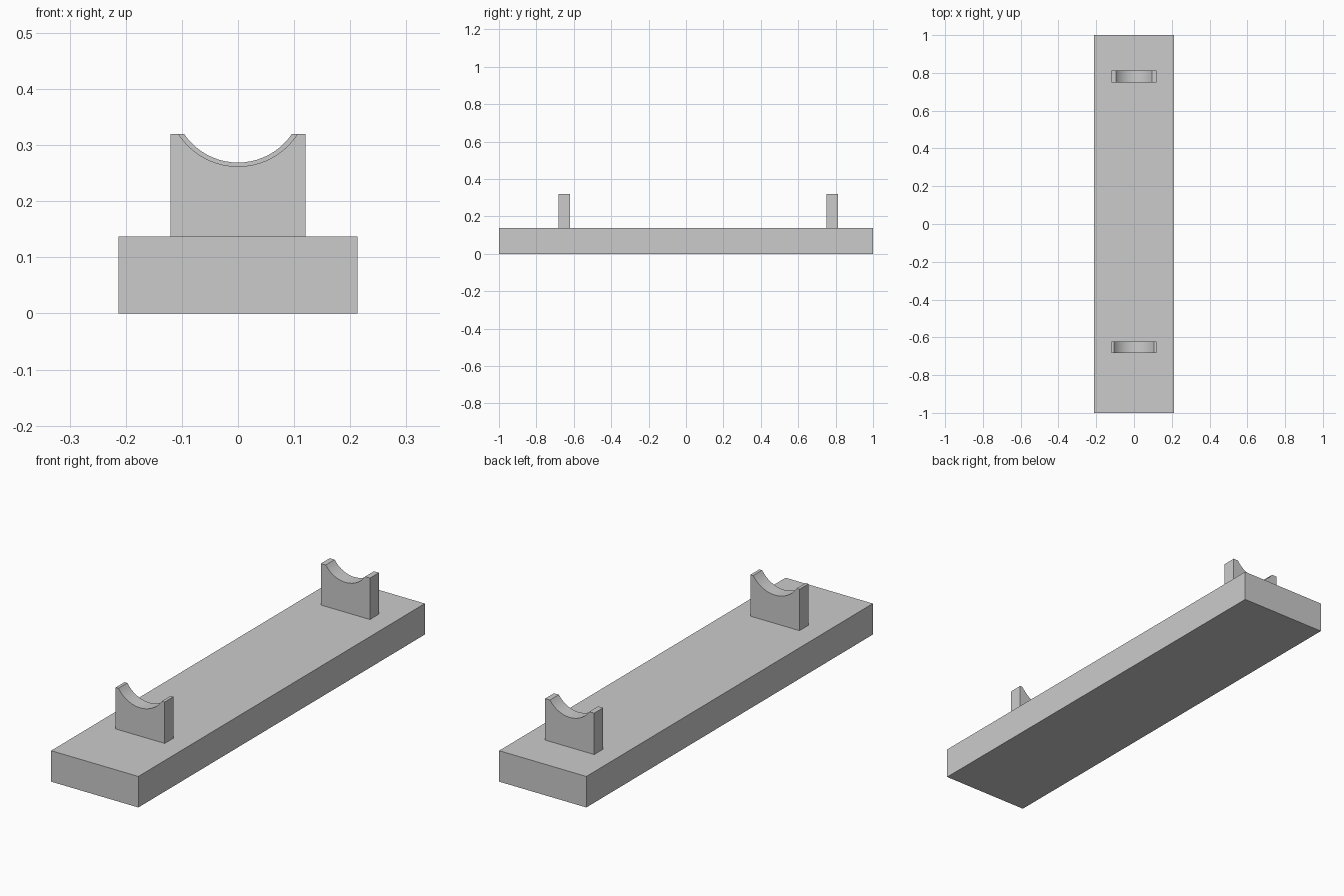
import bpy, bmesh
from math import asin, sin, cos

if "Cube" in bpy.data.objects:
    bpy.data.objects.remove(bpy.data.objects["Cube"])

BASE_TOP, TOP, HALF_W = 0.137, 0.32, 0.12


def prism(name, profile, y0, y1):
    """Extrude an (x, z) profile along y."""
    bm = bmesh.new()
    face = bm.faces.new([bm.verts.new((x, y0, z)) for x, z in profile])
    ext = bmesh.ops.extrude_face_region(bm, geom=[face])
    verts = [g for g in ext["geom"] if isinstance(g, bmesh.types.BMVert)]
    bmesh.ops.translate(bm, verts=verts, vec=(0, y1 - y0, 0))
    bmesh.ops.recalc_face_normals(bm, faces=bm.faces)
    mesh = bpy.data.meshes.new(name)
    bm.to_mesh(mesh)
    bm.free()
    obj = bpy.data.objects.new(name, mesh)
    bpy.context.collection.objects.link(obj)
    return obj


def cradle(name, y0, y1, half_gap, depth, steps=20):
    """Upright block with a circular-arc notch in its top."""
    r = (half_gap ** 2 + depth ** 2) / (2 * depth)
    centre_z = TOP - depth + r
    a = asin(half_gap / r)
    angles = [a - 2 * a * i / steps for i in range(steps + 1)]
    arc = [(r * sin(t), centre_z - r * cos(t)) for t in angles]
    profile = [(-HALF_W, BASE_TOP), (HALF_W, BASE_TOP), (HALF_W, TOP)]
    obj = prism(name, profile + arc + [(-HALF_W, TOP)], y0, y1)
    # Smooth the notch only, keeping the block edges sharp
    bpy.ops.object.select_all(action='DESELECT')
    obj.select_set(True)
    bpy.context.view_layer.objects.active = obj
    bpy.ops.object.shade_smooth_by_angle(angle=0.4)


# Flat base plank
prism("base", [(-0.213, 0), (0.213, 0), (0.213, BASE_TOP), (-0.213, BASE_TOP)], -1, 1)

# Two cradles; the rear notch is slightly smaller
cradle("front_cradle", -0.683, -0.621, 0.106, 0.058)
cradle("rear_cradle", 0.75, 0.812, 0.096, 0.051)
